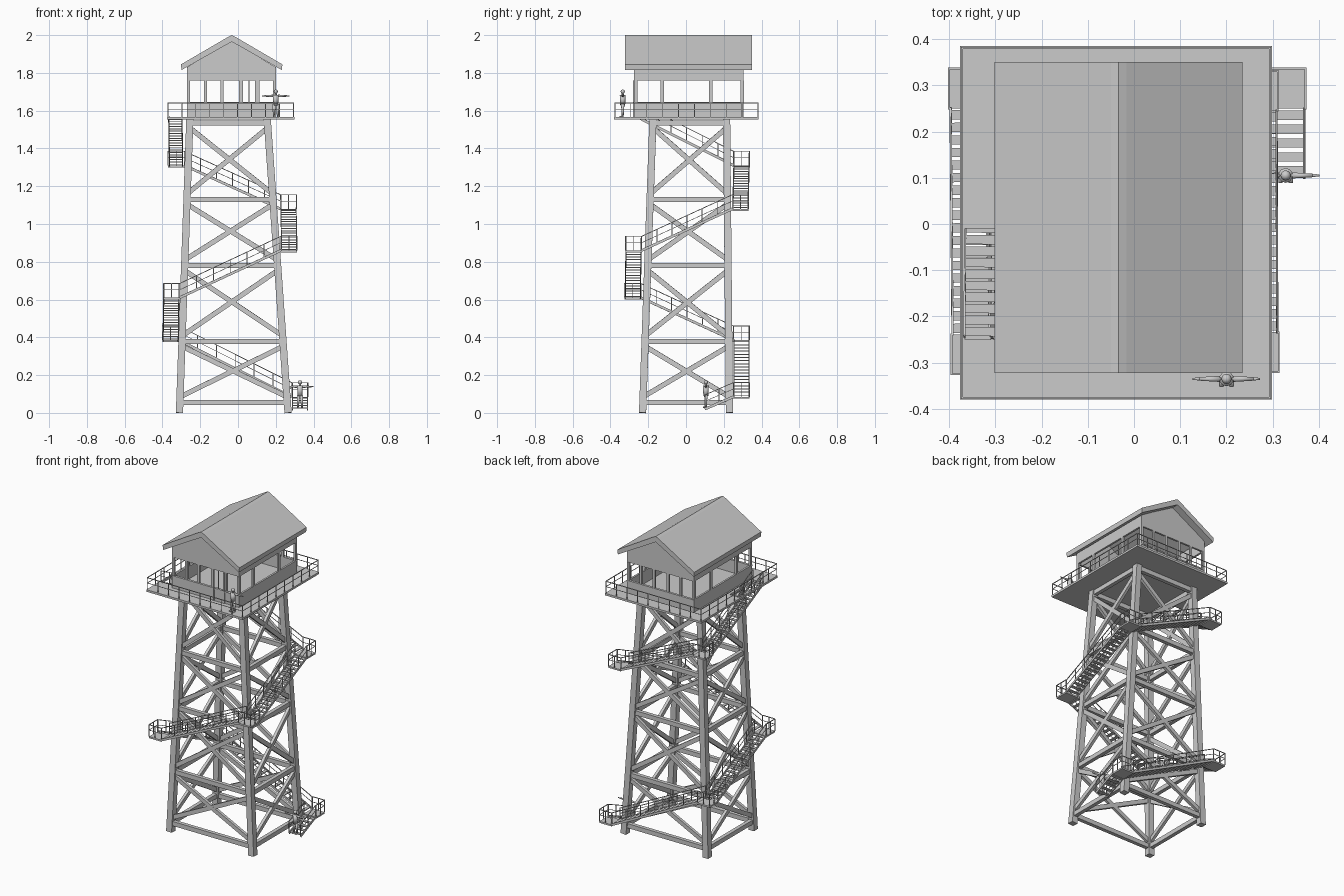
import bpy, bmesh
from mathutils import Vector, Matrix

if "Cube" in bpy.data.objects:
    bpy.data.objects.remove(bpy.data.objects["Cube"])


class Part:
    """Collects boxes and beams into one named mesh object."""
    def __init__(self, name):
        self.name, self.bm = name, bmesh.new()

    def box(self, x0, x1, y0, y1, z0, z1):
        m = Matrix.Translation(((x0 + x1) / 2, (y0 + y1) / 2, (z0 + z1) / 2))
        bmesh.ops.create_cube(self.bm, size=1, matrix=m @ Matrix.Diagonal((x1 - x0, y1 - y0, z1 - z0, 1)))

    def frame(self, a, b, up=(0, 0, 1)):
        a, b = Vector(a), Vector(b)
        d = (b - a).normalized()
        u = Vector(up)
        if abs(d.dot(u)) > 0.95:
            u = Vector((0, 1, 0))
        s = d.cross(u).normalized()
        rot = Matrix((s, s.cross(d), d)).transposed().to_4x4()
        return Matrix.Translation((a + b) / 2) @ rot, (b - a).length

    def beam(self, a, b, w, h=None, up=(0, 0, 1)):
        m, n = self.frame(a, b, up)
        bmesh.ops.create_cube(self.bm, size=1, matrix=m @ Matrix.Diagonal((w, h or w, n, 1)))

    def limb(self, a, b, r0, r1):
        m, n = self.frame(a, b)
        bmesh.ops.create_cone(self.bm, cap_ends=True, segments=10, radius1=r0, radius2=r1, depth=n, matrix=m)

    def prism(self, pts, y0, y1):
        v = [[self.bm.verts.new((x, y, z)) for x, z in pts] for y in (y0, y1)]
        n = len(pts)
        self.bm.faces.new(v[0])
        self.bm.faces.new(v[1][::-1])
        for i in range(n):
            j = (i + 1) % n
            self.bm.faces.new((v[0][i], v[1][i], v[1][j], v[0][j]))

    def done(self, smooth=False):
        bmesh.ops.recalc_face_normals(self.bm, faces=self.bm.faces)
        for f in self.bm.faces:
            f.smooth = smooth
        me = bpy.data.meshes.new(self.name)
        self.bm.to_mesh(me)
        self.bm.free()
        ob = bpy.data.objects.new(self.name, me)
        bpy.context.collection.objects.link(ob)


TOP = 1.553


def corner(sx, sy, z):
    """Centre of a leaning leg at height z."""
    t = z / TOP
    bx, tx = (0.265, 0.155) if sx > 0 else (-0.31, -0.255)
    by, ty = (0.23, 0.215) if sy > 0 else (-0.23, -0.175)
    return Vector((bx + (tx - bx) * t, by + (ty - by) * t, z))


# tower: legs, girts and cross braces
ring = [(-1, -1), (1, -1), (1, 1), (-1, 1)]
levels = [0.055, 0.378, 0.78, 1.13, 1.535]
legs, girts, braces = Part("tower_legs"), Part("horizontal_beams"), Part("cross_braces")
for s in ring:
    legs.beam(corner(*s, 0), corner(*s, TOP), 0.038, up=(0, 1, 0))
for k in range(4):
    a, b = ring[k], ring[(k + 1) % 4]
    for z in levels:
        girts.beam(corner(*a, z), corner(*b, z), 0.024, 0.028)
    for z0, z1 in zip(levels, levels[1:]):
        z0, z1 = z0 + 0.03, z1 - 0.025
        braces.beam(corner(*a, z0), corner(*b, z1), 0.018, 0.026)
        braces.beam(corner(*b, z0), corner(*a, z1), 0.018, 0.026)
for p in (legs, girts, braces):
    p.done()

# stairs winding round the tower
steps, strings, landings, rails = (Part(n) for n in ("stair_treads", "stair_stringers", "landings", "stair_railings"))
H = 0.075


def railing(part, a, b, n, h=H, r=0.004):
    a, b, up = Vector(a), Vector(b), Vector((0, 0, h))
    part.beam(a + up, b + up, r)
    part.beam(a + up * 0.55, b + up * 0.55, r * 0.7)
    for i in range(n + 1):
        p = a.lerp(b, i / n)
        part.beam(p, p + up, r)


def flight(a, b, n, posts=6, w=0.08):
    """Straight flight between two centre points."""
    a, b = Vector(a), Vector(b)
    d = b - a
    f = Vector((d.x, d.y, 0)).normalized()
    s = Vector((-f.y, f.x, 0)) * w / 2
    for i in range(n):
        p = a.lerp(b, (i + 0.5) / n)
        steps.beam(p - s, p + s, 0.02, 0.005)
    for o in (s, -s):
        strings.beam(a + o, b + o, 0.005, 0.014)
        railing(rails, a + o, b + o, posts)


# landing centre x, y, z; outward corner signs
stops = [(0.328, 0.293, 0.085, 1, 1), (-0.357, 0.293, 0.385, -1, 1), (-0.352, -0.282, 0.61, -1, -1),
         (0.27, -0.277, 0.86, 1, -1), (0.268, 0.288, 1.08, 1, 1), (-0.327, 0.295, 1.31, -1, 1)]
R = 0.043
for x, y, z, sx, sy in stops:
    landings.box(x - R, x + R, y - R, y + R, z - 0.01, z)
    railing(rails, (x + sx * R, y - R, z), (x + sx * R, y + R, z), 2)
    railing(rails, (x - R, y + sy * R, z), (x + R, y + sy * R, z), 2)
flight((0.328, 0.10, 0.02), (0.328, 0.25, 0.085), 5, 2)
for (ax, ay, az, *_), (bx, by, bz, *_) in zip(stops, stops[1:]):
    a, b = Vector((ax, ay, az)), Vector((bx, by, bz))
    f = Vector((bx - ax, by - ay, 0)).normalized() * R
    flight(a + f, b - f, 18)
flight((-0.328, 0.252, 1.31), (-0.332, -0.245, 1.56), 20, 6, 0.07)
for p in (steps, strings, landings, rails):
    p.done()

# lookout deck with stair opening
X0, X1, Y0, Y1, Z0, Z1 = -0.376, 0.298, -0.38, 0.385, 1.553, 1.566
deck = Part("deck")
deck.box(-0.298, X1, Y0, Y1, Z0, Z1)
deck.box(X0, -0.298, Y0, -0.25, Z0, Z1)
deck.box(X0, -0.298, -0.01, Y1, Z0, Z1)
deck.box(X0, -0.366, -0.25, -0.01, Z0, Z1)
deck.done()
dr = Part("deck_railing")
e = 0.004
pts = [(X0 + e, Y0 + e, Z1), (X1 - e, Y0 + e, Z1), (X1 - e, Y1 - e, Z1), (X0 + e, Y1 - e, Z1)]
for k in range(4):
    railing(dr, pts[k], pts[(k + 1) % 4], 9)
dr.done()

# cabin walls, window posts and lintels
cx0, cx1, cy0, cy1 = -0.27, 0.20, -0.275, 0.305
t, sill, head, eave = 0.012, 1.645, 1.76, 1.83
walls, frames = Part("cabin_walls"), Part("window_frames")
for z0, z1 in ((Z1, sill), (head, eave)):
    walls.box(cx0, cx1, cy0, cy0 + t, z0, z1)
    walls.box(cx0, cx1, cy1 - t, cy1, z0, z1)
    walls.box(cx0, cx0 + t, cy0 + t, cy1 - t, z0, z1)
    walls.box(cx1 - t, cx1, cy0 + t, cy1 - t, z0, z1)
for x in (-0.262, -0.172, -0.085, 0.012, 0.105, 0.192):
    for y in (cy0, cy1 - t):
        frames.box(x - 0.008, x + 0.008, y, y + t, sill, head)
for y in (-0.267, -0.126, 0.13, 0.297):
    for x in (cx0, cx1 - t):
        frames.box(x, x + t, y - 0.009, y + 0.009, sill, head)
# window sill trim
for y in (cy0 - 0.003, cy1 - 0.003):
    frames.box(cx0, cx1, y, y + 0.006, sill - 0.008, sill)
rx = -0.033
for y in (cy0, cy1 - t):
    walls.prism([(cx0, eave), (cx1, eave), (rx, 1.97)], y, y + t)
walls.done()
frames.done()

# cabin door on the front
door = Part("cabin_door")
for x in (0.022, 0.096):
    door.box(x - 0.005, x + 0.005, cy0 - 0.006, cy0, Z1, head)
door.box(0.03, 0.09, cy0 - 0.004, cy0, Z1, sill)
door.box(0.055, 0.061, cy0 - 0.004, cy0, sill, head)
door.done()

# gabled roof
roof = Part("roof")
roof.prism([(-0.302, 1.845), (-0.05, 1.992), (rx, 2.0), (-0.016, 1.992), (0.235, 1.845), (0.232, 1.815),
            (rx, 1.965), (-0.299, 1.815)], -0.322, 0.35)
roof.done()


# two standing people with arms held out
def person(name, x, y, z):
    p = Part(name)
    o = Vector((x, y, z))
    v = lambda a, c, b=0: o + Vector((a, b, c))
    for s in (-1, 1):
        p.limb(v(s * 0.011, 0.004), v(s * 0.008, 0.068), 0.005, 0.009)
        p.limb(v(s * 0.012, 0.112), v(s * 0.058, 0.112), 0.007, 0.004)
        p.limb(v(s * 0.056, 0.112), v(s * 0.073, 0.112), 0.004, 0.002)
        p.beam(v(s * 0.011, 0.003, 0.004), v(s * 0.011, 0.003, -0.016), 0.009, 0.006)
    p.limb(v(0, 0.062), v(0, 0.118), 0.013, 0.016)
    p.limb(v(0, 0.116), v(0, 0.128), 0.006, 0.005)
    bmesh.ops.create_uvsphere(p.bm, u_segments=12, v_segments=8, radius=0.011, matrix=Matrix.Translation(v(0, 0.135)))
    p.done(True)


person("person_on_deck", 0.2, -0.335, Z1)
person("person_on_stairs", 0.328, 0.105, 0.027)
